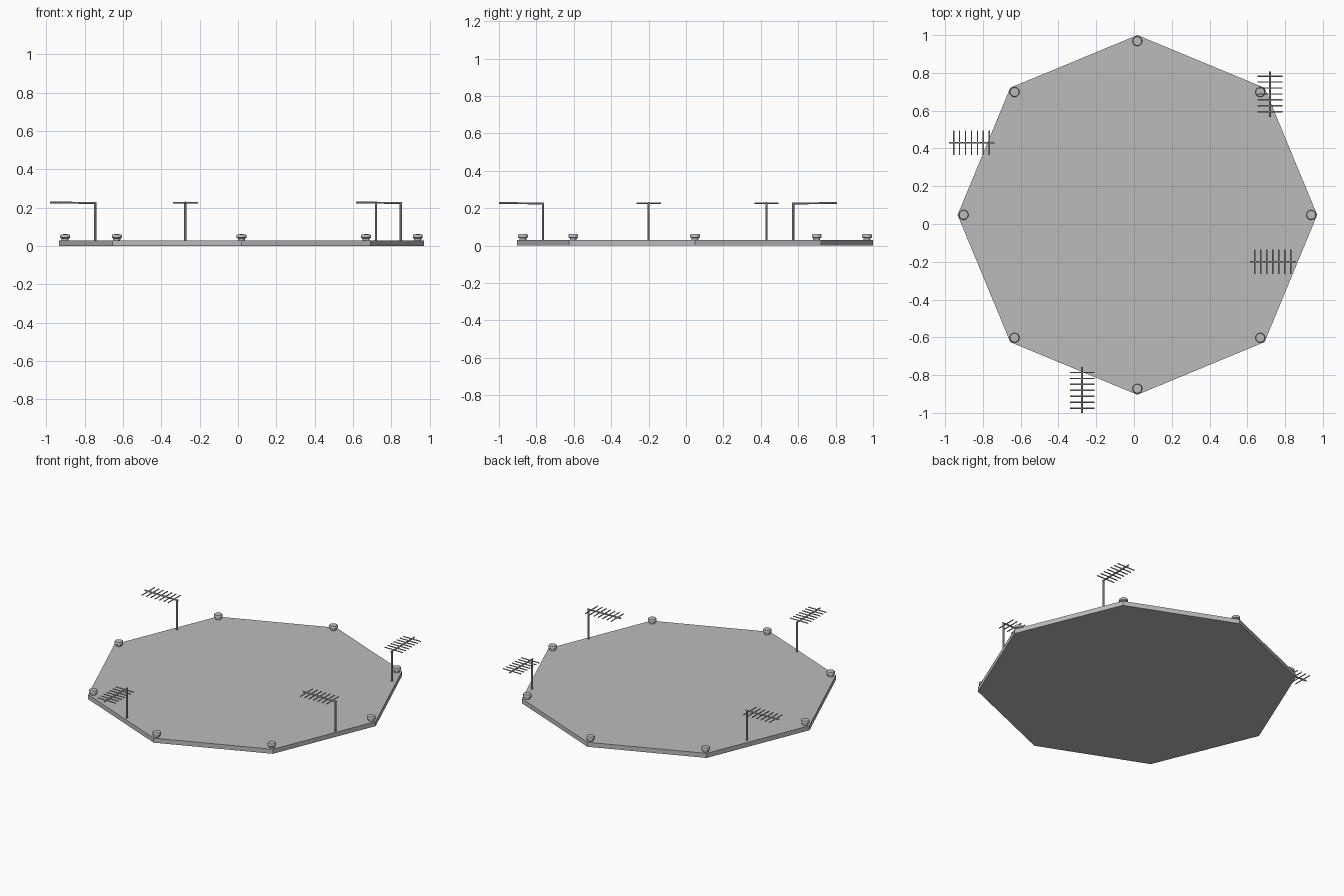
import bpy, bmesh, math
from mathutils import Vector, Matrix

cube = bpy.data.objects.get("Cube")
if cube:
    bpy.data.objects.remove(cube, do_unlink=True)


def material(name, value):
    m = bpy.data.materials.new(name)
    m.use_nodes = True
    colour = (value, value, value, 1)
    m.diffuse_color = colour
    m.node_tree.nodes["Principled BSDF"].inputs["Base Color"].default_value = colour
    return m


grey = material("concrete grey", 0.5)
CENTRE = Vector((0.018, 0.048, 0))
RADIUS, TOP = 0.952, 0.03


def finish(name, bm, smooth=False):
    bmesh.ops.recalc_face_normals(bm, faces=bm.faces)
    mesh = bpy.data.meshes.new(name)
    bm.to_mesh(mesh)
    bm.free()
    mesh.materials.append(grey)
    ob = bpy.data.objects.new(name, mesh)
    bpy.context.collection.objects.link(ob)
    if smooth:
        bpy.ops.object.select_all(action="DESELECT")
        ob.select_set(True)
        bpy.context.view_layer.objects.active = ob
        bpy.ops.object.shade_smooth_by_angle(angle=math.radians(35))
    return ob


def rod(bm, start, end, radius, sides=8):
    start, end = Vector(start), Vector(end)
    axis = end - start
    turn = Vector((0, 0, 1)).rotation_difference(axis).to_matrix().to_4x4()
    place = Matrix.Translation((start + end) / 2) @ turn
    bmesh.ops.create_cone(bm, cap_ends=True, segments=sides, radius1=radius,
                          radius2=radius, depth=axis.length, matrix=place)


# Octagonal platform with corners on the axes
bm = bmesh.new()
corners = []
for i in range(8):
    a = i * math.pi / 4
    corners.append(bm.verts.new(CENTRE + RADIUS * Vector((math.cos(a), math.sin(a), 0))))
base = bm.faces.new(corners)
raised = bmesh.ops.extrude_face_region(bm, geom=[base], use_keep_orig=True)
bmesh.ops.translate(bm, vec=(0, 0, TOP),
                    verts=[g for g in raised["geom"] if isinstance(g, bmesh.types.BMVert)])
finish("platform", bm)

# Round lamp at each corner, spun from a half profile
LAMP = [(0, 0), (0.018, 0), (0.019, 0.01), (0.026, 0.014),
        (0.026, 0.026), (0.023, 0.031), (0, 0.033)]
for i in range(8):
    a = i * math.pi / 4
    bm = bmesh.new()
    vs = [bm.verts.new((r, 0, z)) for r, z in LAMP]
    es = [bm.edges.new(pair) for pair in zip(vs, vs[1:])]
    bmesh.ops.spin(bm, geom=vs + es, cent=(0, 0, 0), axis=(0, 0, 1),
                   angle=math.tau, steps=24)
    bmesh.ops.remove_doubles(bm, verts=bm.verts, dist=0.0005)
    lamp = finish("corner_lamp", bm, True)
    lamp.location = CENTRE + 0.92 * Vector((math.cos(a), math.sin(a), 0))
    lamp.location.z = TOP

# Comb antennas: mast, boom and cross rods, built pointing along +x
HEIGHT = 0.225
ANTENNAS = [("back_right", -0.745, 0.43, 180), ("back_left", 0.72, 0.573, 90),
            ("front_left", 0.85, -0.2, 180), ("front_right", -0.275, -0.765, -90)]
for name, x, y, heading in ANTENNAS:
    bm = bmesh.new()
    rod(bm, (0, 0, TOP), (0, 0, HEIGHT), 0.006)
    rod(bm, (-0.007, 0, HEIGHT), (0.235, 0, HEIGHT + 0.003), 0.005)
    for k in range(7):
        p = 0.021 + k * 0.0315
        rod(bm, (p, -0.065, HEIGHT + 0.002), (p, 0.065, HEIGHT + 0.002), 0.0035)
    antenna = finish(name + "_antenna", bm, True)
    antenna.location = (x, y, 0)
    antenna.rotation_euler.z = math.radians(heading)
